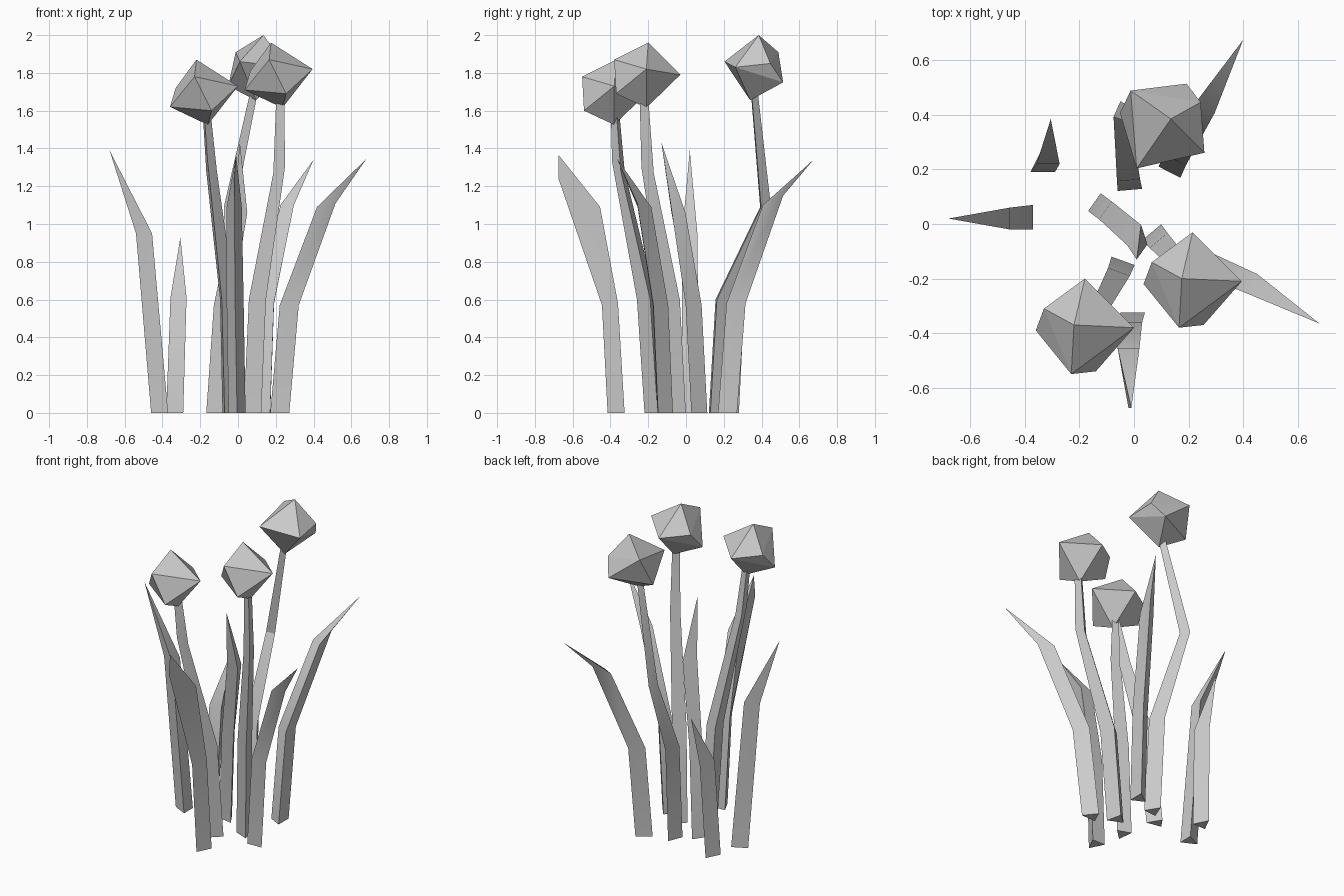
import bpy, bmesh, math
from mathutils import Vector, Matrix

if "Cube" in bpy.data.objects:
    bpy.data.objects.remove(bpy.data.objects["Cube"])


def finish(bm, name):
    bmesh.ops.recalc_face_normals(bm, faces=bm.faces)
    mesh = bpy.data.meshes.new(name)
    bm.to_mesh(mesh)
    bm.free()
    ob = bpy.data.objects.new(name, mesh)
    bpy.context.collection.objects.link(ob)
    return ob


def blade(name, angle, rings, tip=None):
    """Three-sided blade: flat inner side, ridge facing `angle`.
    ring = (x, y, z, width, depth, ridge lift); ends in a tip or a cap."""
    a = math.radians(angle)
    out = Vector((math.cos(a), math.sin(a), 0))
    side = Vector((-out.y, out.x, 0))
    bm = bmesh.new()
    loops = []
    for x, y, z, w, d, lift in rings:
        c = Vector((x, y, z))
        pts = (c - side * w / 2, c + out * d + Vector((0, 0, lift)), c + side * w / 2)
        loops.append([bm.verts.new(p) for p in pts])
    bm.faces.new(loops[0])
    for lo, hi in zip(loops, loops[1:]):
        for i in range(3):
            j = (i + 1) % 3
            bm.faces.new((lo[i], lo[j], hi[j], hi[i]))
    if tip:
        t = bm.verts.new(tip)
        for i in range(3):
            bm.faces.new((loops[-1][i], loops[-1][(i + 1) % 3], t))
    else:
        bm.faces.new(loops[-1])
    ob = finish(bm, name)
    bpy.ops.object.select_all(action='DESELECT')
    bpy.context.view_layer.objects.active = ob
    ob.select_set(True)
    bpy.ops.object.shade_smooth_by_angle(angle=math.radians(30))


# Faceted flower head, points measured from its top corner
HEAD = [(0, 0, 0), (.22, -.01, -.14), (.04, .17, -.17), (-.01, -.18, -.09),
        (.08, -.17, -.27), (.06, -.01, -.345), (-.14, -.02, -.25), (-.11, .06, -.15)]


def head(name, top, turn):
    bm = bmesh.new()
    rot = Matrix.Rotation(math.radians(turn), 3, 'Z')
    for p in HEAD:
        bm.verts.new(Vector(top) + rot @ Vector(p))
    bmesh.ops.convex_hull(bm, input=bm.verts[:])
    finish(bm, name)


# Flower heads
head("flower_head_front", (-.22, -.37, 1.87), 0)
head("flower_head_right", (.175, -.2, 1.96), 0)
head("flower_head_back", (.135, .385, 2.0), 238)

# Stems
blade("stem_front", -110, [(-.04, -.135, 0, .09, .09, 0), (-.055, -.175, .6, .085, .09, 0),
                           (-.14, -.335, 1.28, .06, .06, .05), (-.165, -.36, 1.58, .045, .04, 0)])
blade("stem_right", -50, [(.065, -.03, 0, .09, .09, 0), (.09, -.06, .6, .085, .09, 0),
                          (.21, -.19, 1.27, .06, .06, .03), (.22, -.215, 1.68, .045, .04, 0)])
blade("stem_back", 95, [(-.015, .125, 0, .09, .09, 0), (-.02, .16, .6, .085, .09, 0),
                        (-.045, .395, 1.09, .06, .055, 0), (.085, .345, 1.7, .04, .035, 0)])

# Leaves
blade("leaf_left", 180, [(-.37, .025, 0, .09, .09, 0), (-.455, .02, .95, .08, .085, 0)],
      (-.68, .02, 1.39))
blade("leaf_short", 90, [(-.335, .19, 0, .09, .09, 0), (-.315, .22, .61, .085, .09, -.01)],
      (-.305, .385, .93))
blade("leaf_right", -25, [(.19, -.11, 0, .09, .09, 0), (.24, -.135, .57, .09, .09, 0),
                          (.435, -.22, 1.09, .08, .09, .02)], (.68, -.365, 1.345))
blade("leaf_back", 63, [(.13, .19, 0, .09, .09, 0), (.15, .235, .58, .09, .09, 0),
                        (.26, .425, 1.1, .08, .1, .05)], (.4, .675, 1.34))
blade("leaf_front", -90, [(-.005, -.325, 0, .09, .09, 0), (-.015, -.36, .58, .09, .085, -.01),
                          (-.02, -.455, 1.09, .08, .22, .15)], (-.01, -.675, 1.365))
blade("leaf_middle", -35, [(-.145, .08, 0, .08, .09, 0), (-.105, .05, .57, .08, .09, 0),
                           (0, -.04, 1.06, .09, .06, 0)], (.01, -.13, 1.43))
